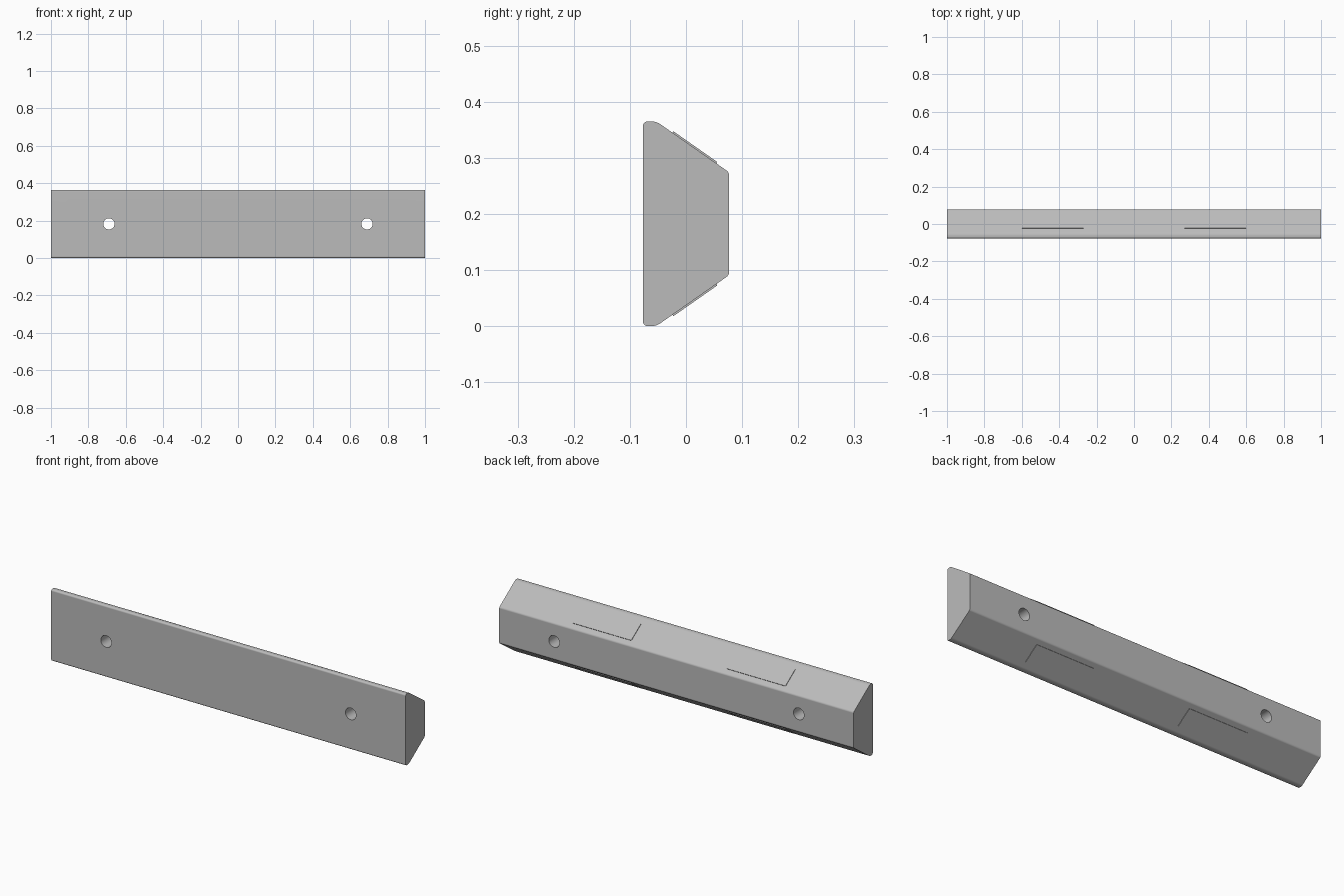
import bpy, bmesh, math
from mathutils import Vector

cube = bpy.data.objects.get("Cube")
if cube:
    bpy.data.objects.remove(cube, do_unlink=True)

HEIGHT = 0.365
MID = HEIGHT / 2
DEPTH = 0.077

grey = bpy.data.materials.new("plain grey")
grey.use_nodes = True
grey.diffuse_color = (0.5, 0.5, 0.5, 1)
grey.node_tree.nodes["Principled BSDF"].inputs["Base Color"].default_value = (0.5, 0.5, 0.5, 1)


def finish(name, bm):
    bmesh.ops.recalc_face_normals(bm, faces=bm.faces)
    mesh = bpy.data.meshes.new(name)
    bm.to_mesh(mesh)
    bm.free()
    mesh.materials.append(grey)
    obj = bpy.data.objects.new(name, mesh)
    bpy.context.collection.objects.link(obj)
    return obj


def select_only(obj):
    bpy.ops.object.select_all(action="DESELECT")
    obj.select_set(True)
    bpy.context.view_layer.objects.active = obj


def fillet(before, corner, after, radius, steps=6):
    """Arc points that round one profile corner."""
    p = Vector(corner)
    a, b = (Vector(before) - p).normalized(), (Vector(after) - p).normalized()
    half = a.angle(b) / 2
    centre = p + (a + b).normalized() * radius / math.sin(half)
    start = p + a * radius / math.tan(half) - centre
    end = p + b * radius / math.tan(half) - centre
    total = math.pi - 2 * half
    return [centre + (start * math.sin(total * (1 - i / steps))
                      + end * math.sin(total * i / steps)) / math.sin(total)
            for i in range(steps + 1)]


def extrude_x(name, points, x0, x1):
    """Extrude a (y, z) outline along x."""
    bm = bmesh.new()
    face = bm.faces.new([bm.verts.new((x0, p[0], p[1])) for p in points])
    new = bmesh.ops.extrude_face_region(bm, geom=[face])["geom"]
    bmesh.ops.translate(bm, vec=(x1 - x0, 0, 0),
                        verts=[v for v in new if isinstance(v, bmesh.types.BMVert)])
    return finish(name, bm)


# Bar: trapezoid profile with rounded corners
lower = [(-DEPTH, 0), (-0.053, 0), (DEPTH, 0.091)]
corners = lower + [(y, HEIGHT - z) for y, z in reversed(lower)]
radii = [0.009, 0.03, 0.012]
radii += radii[::-1]
outline = []
for i, radius in enumerate(radii):
    outline += fillet(corners[i - 1], corners[i], corners[(i + 1) % len(corners)], radius)
bar = extrude_x("bar", outline, -1, 1)

# Screw holes through the bar
for side in (-1, 1):
    bm = bmesh.new()
    bmesh.ops.create_cone(bm, cap_ends=True, segments=32, radius1=0.03, radius2=0.03, depth=0.4)
    cutter = finish("hole_cutter", bm)
    cutter.rotation_euler.x = math.pi / 2
    cutter.location = (side * 0.69, 0, MID)
    cutter.hide_render = True
    cut = bar.modifiers.new("hole", "BOOLEAN")
    cut.operation = "DIFFERENCE"
    cut.solver = "EXACT"
    cut.object = cutter
    select_only(bar)
    bpy.ops.object.modifier_apply(modifier=cut.name)
    bpy.data.objects.remove(cutter, do_unlink=True)

select_only(bar)
bpy.ops.object.shade_smooth_by_angle(angle=math.radians(30))
weighted = bar.modifiers.new("even_shading", "WEIGHTED_NORMAL")
weighted.keep_sharp = True

# Thin pads on the upper and lower slopes
slope_start, slope_end = Vector(lower[1]), Vector(lower[2])
along = (slope_end - slope_start).normalized()
outward = Vector((along.y, -along.x))


def on_slope(y, lift):
    return slope_start + along * ((y - slope_start.x) / along.x) + outward * lift


section = [on_slope(-0.024, -0.004), on_slope(0.054, -0.004),
           on_slope(0.054, 0.003), on_slope(-0.024, 0.003)]
for level in ("lower", "upper"):
    pts = section if level == "lower" else [(p.x, HEIGHT - p.y) for p in section]
    for side, x0 in (("left", 0.27), ("right", -0.6)):
        extrude_x(f"{level}_{side}_pad", pts, x0, x0 + 0.33)
